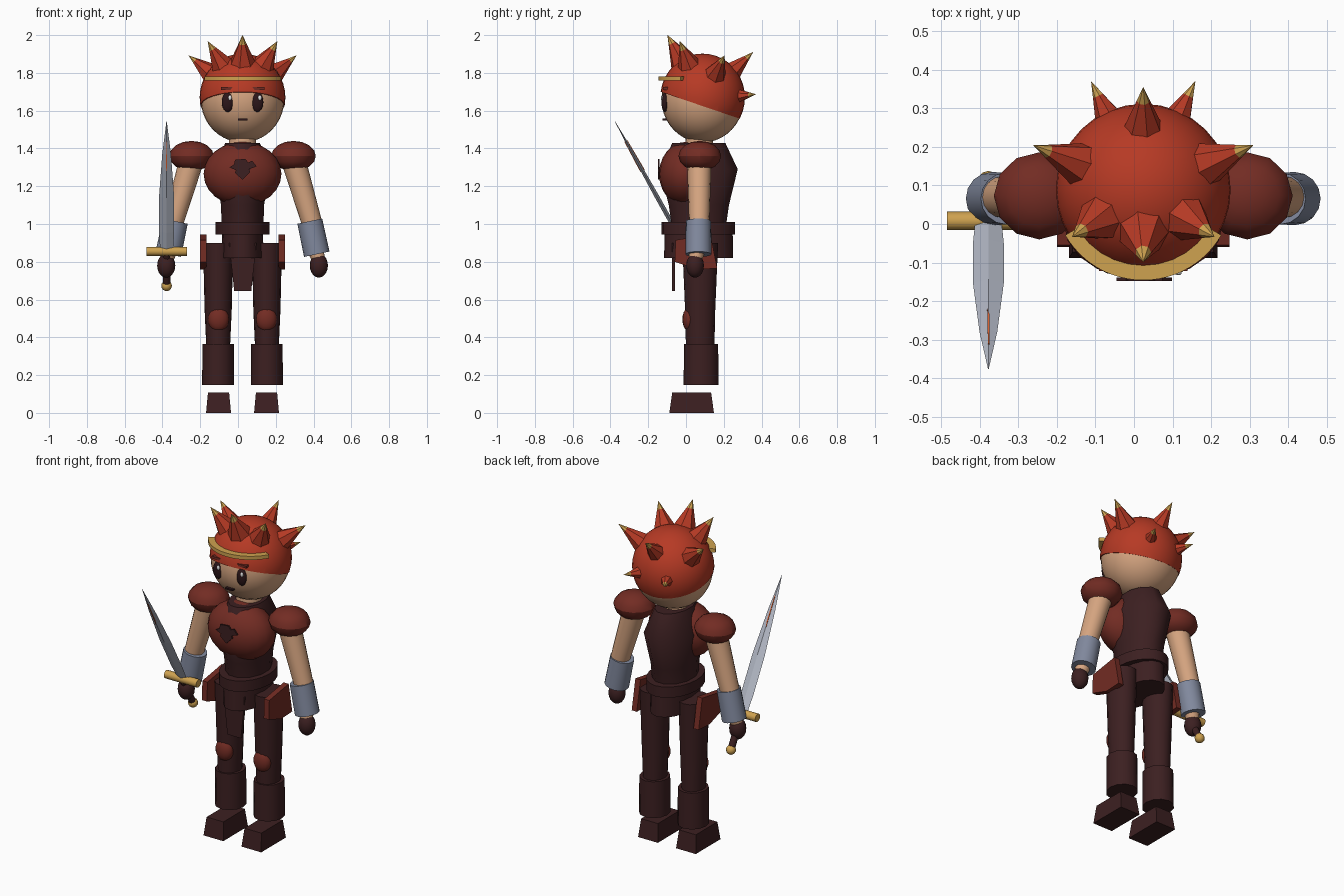
import bpy, bmesh, math
from mathutils import Vector, Matrix

if "Cube" in bpy.data.objects:
    bpy.data.objects.remove(bpy.data.objects["Cube"])

CX = 0.024   # body symmetry plane
CY = 0.07    # body depth centre


def colour(name, r, g, b):
    m = bpy.data.materials.new(name)
    m.diffuse_color = (r, g, b, 1)
    m.use_nodes = True
    m.node_tree.nodes["Principled BSDF"].inputs["Base Color"].default_value = m.diffuse_color
    return m


HAIR = colour("hair_red", .47, .042, .018)
ARMOUR = colour("armour_red", .17, .025, .017)
CLOTH = colour("dark_brown", .045, .014, .015)
SKIN = colour("skin", .68, .38, .22)
STEEL = colour("bracer_steel", .22, .25, .34)
BLADE = colour("blade_silver", .46, .49, .57)
GOLD = colour("gold", .62, .36, .08)
GLOW = colour("orange_glow", .8, .13, .03)
WHITE = colour("white", .8, .8, .8)
EYE = colour("eye_dark", .025, .008, .01)


def finish(name, bm, *mats, angle=40):
    bmesh.ops.recalc_face_normals(bm, faces=bm.faces)
    me = bpy.data.meshes.new(name)
    bm.to_mesh(me)
    bm.free()
    ob = bpy.data.objects.new(name, me)
    bpy.context.collection.objects.link(ob)
    for m in mats:
        me.materials.append(m)
    if angle:
        bpy.ops.object.select_all(action='DESELECT')
        ob.select_set(True)
        bpy.context.view_layer.objects.active = ob
        bpy.ops.object.shade_smooth_by_angle(angle=math.radians(angle))
    return ob


def ball(name, c, r, mat, u=24, v=14, angle=40):
    bm = bmesh.new()
    bmesh.ops.create_uvsphere(bm, u_segments=u, v_segments=v, radius=1,
                              matrix=Matrix.Translation(c) @ Matrix.Diagonal((*r, 1)))
    return finish(name, bm, mat, angle=angle)


def skin_rings(bm, rings):
    """Bridge equal-length rings of points and cap both ends."""
    vs = [[bm.verts.new(p) for p in ring] for ring in rings]
    n = len(vs[0])
    for a, b in zip(vs, vs[1:]):
        for i in range(n):
            bm.faces.new((a[i], a[(i + 1) % n], b[(i + 1) % n], b[i]))
    bm.faces.new(vs[0][::-1])
    bm.faces.new(vs[-1])


def column(name, x, y, sections, mat, n=16, turn=0.0, angle=40):
    """Upright elliptical loft; sections are (z, rx, ry)."""
    bm = bmesh.new()
    skin_rings(bm, [[(x + rx * math.cos(turn + math.tau * i / n),
                      y + ry * math.sin(turn + math.tau * i / n), z) for i in range(n)]
                    for z, rx, ry in sections])
    return finish(name, bm, mat, angle=angle)


def rod(name, a, b, r1, r2, mat, n=16, angle=40):
    a, b = Vector(a), Vector(b)
    q = (b - a).to_track_quat('Z', 'Y')
    bm = bmesh.new()
    skin_rings(bm, [[p + q @ Vector((r * math.cos(math.tau * i / n), r * math.sin(math.tau * i / n), 0))
                     for i in range(n)] for p, r in ((a, r1), (b, r2))])
    return finish(name, bm, mat, angle=angle)


def slab(name, pts, depth, mat, angle=0):
    """Polygon extruded by a vector."""
    bm = bmesh.new()
    d = Vector(depth)
    skin_rings(bm, [[Vector(p) for p in pts], [Vector(p) + d for p in pts]])
    return finish(name, bm, mat, angle=angle)


# Head and neck
HEAD = Vector((CX, .088, 1.66))
ball("head", HEAD, (.221, .218, .228), SKIN, 32, 20)
column("neck", CX, CY, [(1.38, .075, .075), (1.48, .07, .07)], SKIN)

# Hair cap: shell cut along a slope that drops to the back
bm = bmesh.new()
bmesh.ops.create_uvsphere(bm, u_segments=32, v_segments=20, radius=1,
                          matrix=Matrix.Translation(HEAD + Vector((0, 0, .01))) @ Matrix.Diagonal((.227, .224, .232, 1)))
cut = bmesh.ops.bisect_plane(bm, geom=bm.verts[:] + bm.edges[:] + bm.faces[:],
                             plane_co=(CX, -.12, 1.695), plane_no=(0, .34, 1), clear_inner=True)
bmesh.ops.holes_fill(bm, edges=[e for e in bm.edges if e.is_boundary])
finish("hair_cap", bm, HAIR)


# Hair spikes with golden tips
def spike(name, tip, r):
    tip = Vector(tip)
    d = tip - HEAD
    q = d.to_track_quat('Z', 'Y')
    bm = bmesh.new()
    n = 7
    skin_rings(bm, [[HEAD + d * t + q @ Vector((r * k * math.cos(math.tau * i / n),
                                                r * k * math.sin(math.tau * i / n), 0)) for i in range(n)]
                    for t, k in ((.42, .6), (.55, 1), (.87, .29), (1, .01))])
    for f in bm.faces:
        f.material_index = int((f.calc_center_median() - HEAD).dot(d) / d.length_squared > .9)
    finish(name, bm, HAIR, GOLD, angle=0)


spike("spike_front", (CX, -.098, 2.0), .072)
spike("spike_back", (CX, .355, 1.91), .058)
for s, side in ((-1, "left"), (1, "right")):
    spike("spike_crown_" + side, (CX + s * .184, -.033, 1.967), .068)
    spike("spike_side_" + side, (CX + s * .285, .204, 1.892), .062)
    spike("spike_nape_" + side, (CX + s * .135, .37, 1.687), .05)

# Headband arc
bm = bmesh.new()
skin_rings(bm, [[(CX + r * math.sin(a), .088 - r * math.cos(a), z)
                 for r, z in ((.18, 1.76), (.234, 1.76), (.234, 1.782), (.18, 1.782))]
                for a in [math.radians(-60 + 5 * i) for i in range(25)]])
finish("headband", bm, GOLD)

# Face
for s, side in ((-1, "left"), (1, "right")):
    x = CX + s * .079
    ball("eye_" + side, (x, -.112, 1.645), (.031, .018, .052), EYE)
    ball("eye_glint_" + side, (x + .012, -.127, 1.668), (.009, .006, .014), WHITE, 12, 8)
    slab("brow_" + side, [(x - .036, -.122, 1.71), (x + .036, -.122, 1.71),
                          (x + .036, -.122, 1.724), (x - .036, -.122, 1.724)], (0, .04, 0), ARMOUR)
slab("mouth", [(CX - .025, -.124, 1.549), (CX + .025, -.124, 1.549),
               (CX + .025, -.124, 1.558), (CX - .025, -.124, 1.558)], (0, .03, 0), EYE)

# Torso, collar, breastplate, belt, hips
column("torso", CX, .068, [(1.0, .115, .15), (1.1, .118, .165), (1.29, .15, .213), (1.43, .095, .145)], CLOTH, 12,
       math.pi / 12)
column("collar", CX, .06, [(1.40, .1, .1), (1.425, .085, .09)], CLOTH)
ball("breastplate", (CX, 0, 1.265), (.206, .143, .17), ARMOUR, 20, 12)
slab("chest_emblem", [(CX + x, -.148, z) for x, z in
                      ((0, 1.235), (.03, 1.265), (.04, 1.275), (.035, 1.29), (.075, 1.305), (.05, 1.335), (.03, 1.325),
                       (.015, 1.345), (-.04, 1.34), (-.045, 1.315), (-.07, 1.3), (-.035, 1.285), (-.04, 1.27))],
     (0, .009, 0), CLOTH)
column("belt", CX, .065, [(.945, .143, .195), (1.01, .143, .195)], CLOTH, 20)
column("hips", CX, .067, [(.82, .112, .183), (.96, .108, .18)], CLOTH, 16)
slab("front_flap", [(CX - .072, -.073, .9), (CX - .044, -.073, .645), (CX + .046, -.073, .645), (CX + .074, -.073, .9)],
     (0, .016, 0), CLOTH)

# Paired limbs and armour
for s, side in ((-1, "left"), (1, "right")):
    def at(x, y, z):
        return (CX + s * x, y, z)

    ball("pauldron_" + side, at(.27, .073, 1.36), (.118, .113, .08), ARMOUR, 12, 8, 30)
    rod("arm_" + side, at(.26, CY, 1.37), at(.375, CY, .98), .066, .053, SKIN)
    rod("bracer_" + side, at(.356, .066, 1.015), at(.393, .066, .84), .067, .069, STEEL)
    rod("wrist_" + side, at(.385, .06, .87), at(.402, .05, .81), .045, .035, SKIN)
    ball("hand_" + side, at(.404, .048, .78), (.048, .047, .064), CLOTH, 16, 10)
    # Hip plate hanging beside the thigh
    slab("hip_plate_" + side, [at(.19, -.055, .915), at(.19, .13, .945), at(.19, .165, .765),
                               at(.19, .06, .76), at(.19, -.06, .8)], (s * .034, 0, 0), ARMOUR)
    # Leg, knee, boot, foot
    column("leg_" + side, CX + s * .129, .075, [(.33, .062, .075), (.55, .072, .08), (.9, .08, .095)], CLOTH)
    ball("knee_" + side, at(.127, .018, .495), (.055, .037, .065), ARMOUR, 16, 10)
    column("boot_" + side, CX + s * .129, .08, [(.147, .085, .093), (.365, .083, .09)], CLOTH, 12)
    q = math.sqrt(2)
    column("foot_" + side, CX + s * .127, .03, [(0, .066 * q, .118 * q), (.108, .056 * q, .103 * q)],
           CLOTH, 4, math.pi / 4, 0)

# Sword, leaning forward
SX = -.378
GUARD = Vector((SX, .008, .855))
TIP = Vector((SX, -.376, 1.543))
ax = TIP - GUARD
nrm = Vector((0, ax.z, -ax.y)).normalized()
bm = bmesh.new()
skin_rings(bm, [[GUARD + ax * t + Vector((w, 0, 0)), GUARD + ax * t + nrm * h,
                 GUARD + ax * t - Vector((w, 0, 0)), GUARD + ax * t - nrm * h]
                for t, w, h in ((0, .034, .011), (.15, .04, .012), (.42, .04, .012), (.75, .023, .008), (1, .001, .001))])
finish("sword_blade", bm, BLADE, angle=0)
for k, side in ((1, "back"), (-1, "front")):
    slab("blade_streak_" + side, [GUARD + ax * t + Vector((w, 0, 0)) + nrm * k * h for t, w, h in
                                  ((.62, -.003, .0095), (.66, .003, .0095), (.85, .003, .006), (.85, -.001, .006))],
         nrm * k * .003, GLOW)
rod("sword_guard", (-.485, .008, .855), (-.27, .008, .855), .024, .024, GOLD, 12)
POMMEL = GUARD - ax * .265
rod("sword_grip", GUARD, POMMEL, .02, .02, CLOTH, 10)
ball("sword_pommel", POMMEL, (.028, .028, .028), GOLD, 12, 8)
